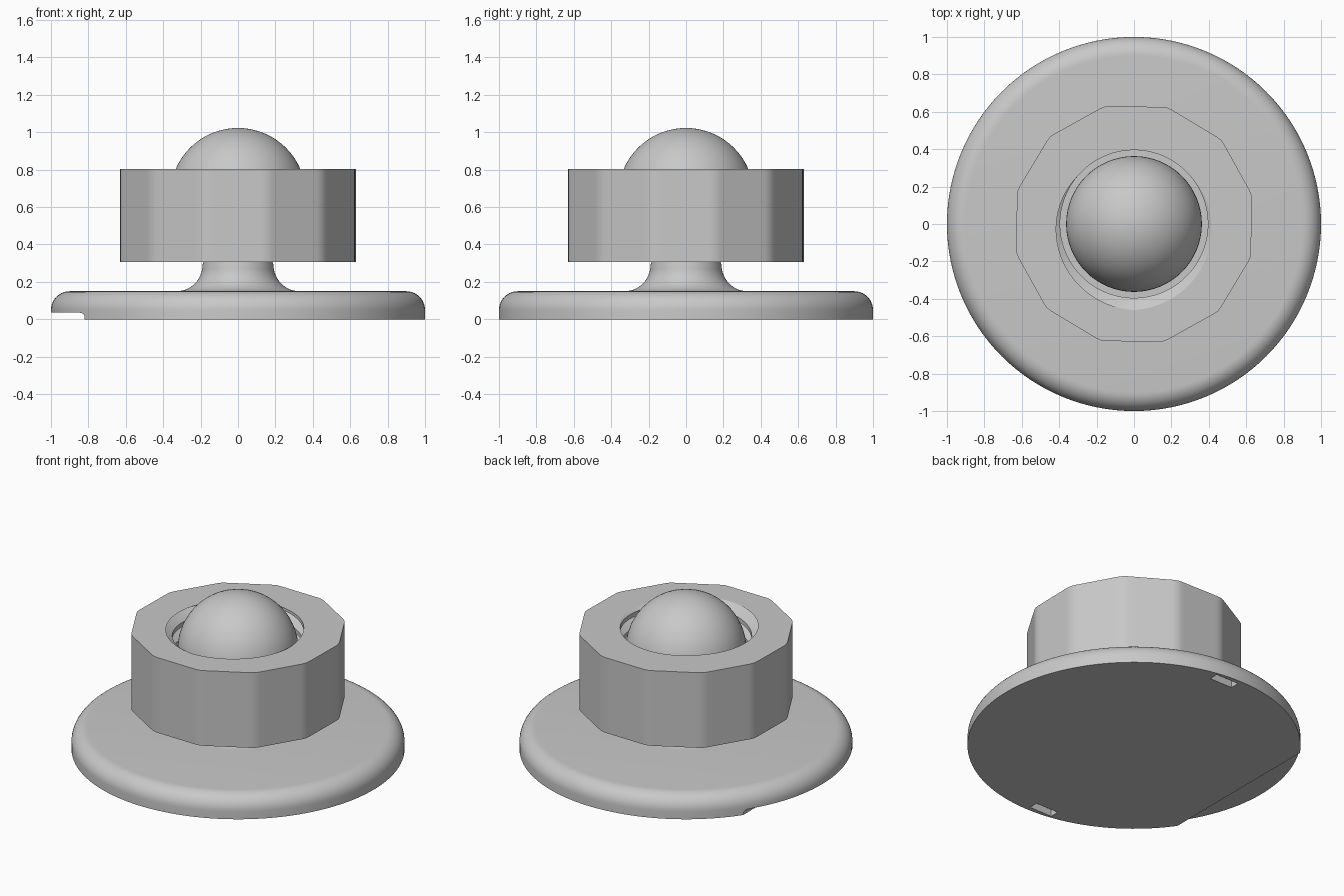
import bpy
import bmesh
from math import sin, cos, pi, tau, radians, floor

if "Cube" in bpy.data.objects:
    bpy.data.objects.remove(bpy.data.objects["Cube"])

grey = bpy.data.materials.new("plain grey")
grey.use_nodes = True
COLOUR = (0.58, 0.58, 0.58, 1)
grey.diffuse_color = COLOUR
grey.node_tree.nodes["Principled BSDF"].inputs["Base Color"].default_value = COLOUR


def finish(bm, name):
    """Clean the mesh and turn it into a grey object."""
    bmesh.ops.remove_doubles(bm, verts=bm.verts, dist=1e-5)
    bmesh.ops.dissolve_degenerate(bm, edges=bm.edges, dist=1e-5)
    bmesh.ops.recalc_face_normals(bm, faces=bm.faces)
    mesh = bpy.data.meshes.new(name)
    bm.to_mesh(mesh)
    bm.free()
    mesh.materials.append(grey)
    obj = bpy.data.objects.new(name, mesh)
    bpy.context.collection.objects.link(obj)
    return obj


def smooth(obj, angle=30):
    bpy.ops.object.select_all(action="DESELECT")
    obj.select_set(True)
    bpy.context.view_layer.objects.active = obj
    bpy.ops.object.shade_smooth_by_angle(angle=radians(angle))


def arc(cx, cz, r, start, end, n):
    """Profile points on a circular arc, angles in degrees."""
    angles = [radians(start + (end - start) * i / n) for i in range(n + 1)]
    return [(cx + r * cos(a), cz + r * sin(a)) for a in angles]


def lathe(name, profile, steps=128):
    bm = bmesh.new()
    verts = [bm.verts.new((r, 0, z)) for r, z in profile]
    edges = [bm.edges.new(pair) for pair in zip(verts, verts[1:])]
    bmesh.ops.spin(bm, geom=verts + edges, cent=(0, 0, 0), axis=(0, 0, 1),
                   angle=tau, steps=steps)
    return finish(bm, name)


def prism(name, profile, y0, y1):
    """Extrude an x-z outline along y."""
    bm = bmesh.new()
    face = bm.faces.new([bm.verts.new((x, y0, z)) for x, z in profile])
    new = bmesh.ops.extrude_face_region(bm, geom=[face])["geom"]
    moved = [v for v in new if isinstance(v, bmesh.types.BMVert)]
    bmesh.ops.translate(bm, verts=moved, vec=(0, y1 - y0, 0))
    return finish(bm, name)


def cut(target, cutter):
    cutter.hide_render = True
    mod = target.modifiers.new("cut", "BOOLEAN")
    mod.operation = "DIFFERENCE"
    mod.solver = "EXACT"
    mod.object = cutter
    bpy.context.view_layer.objects.active = target
    bpy.ops.object.modifier_apply(modifier=mod.name)
    bpy.data.objects.remove(cutter)


# Round base plate with a rolled top edge
base = lathe("base_plate", [(0, 0), (1, 0)] + arc(0.9, 0.05, 0.1, 0, 90, 10) + [(0, 0.15)])

# Step under the right side, with a small inner fillet
step = [(-1.1, -0.1), (-0.82, -0.1)] + arc(-0.845, 0.01, 0.025, 0, 90, 5) + [(-1.1, 0.035)]
cut(base, prism("step_cutter", step, -1.1, 1.1))

# Two slots in the underside, front and back
for side in (1, -1):
    slot = [(0, -0.1), (side * 0.165, -0.1), (side * 0.165, 0.045), (0, 0.045)]
    cut(base, prism("slot_cutter", slot, side * 0.91, side * 0.97))
smooth(base)

# Flared neck and ball
neck = lathe("neck", [(0, 0.12), (0.33, 0.12)] + arc(0.33, 0.29, 0.14, 270, 180, 12)
             + [(0.178, 0.33), (0.17, 0.45), (0, 0.45)], 64)
smooth(neck)
ball = lathe("ball", arc(0, 0.66, 0.363, -90, 90, 32), 64)
smooth(ball)

# Twelve-sided nut with a helical thread inside its bore
BOTTOM, TOP, PITCH = 0.305, 0.803, 0.104
BORE, DEPTH, FLANK = 0.395, 0.065, 0.36
COLUMNS, SIDES = 144, 12
CORNER, THREAD_START = radians(14), radians(140)


def thread_radius(angle, z):
    u = (z - TOP) / PITCH - (angle - THREAD_START) / tau
    offset = abs(u - floor(u) - (1 - FLANK))
    return BORE + DEPTH * max(0, 1 - offset / FLANK)


def nut_column(bm, i):
    """One closed radial section of the nut."""
    angle = CORNER + tau * i / COLUMNS
    within = (angle - CORNER) % (tau / SIDES) - pi / SIDES
    outer = min(0.628 / cos(within), 0.647)
    points = [(outer, BOTTOM)]
    for turn in range(8, -4, -1):
        for phase in (-2 * FLANK, -FLANK, 0):
            z = TOP + PITCH * (phase - turn + (angle - THREAD_START) / tau)
            z = min(TOP, max(BOTTOM, z))
            points.append((thread_radius(angle, z), z))
    points.append((outer, TOP))
    return [bm.verts.new((r * cos(angle), r * sin(angle), z)) for r, z in points]


bm = bmesh.new()
columns = [nut_column(bm, i) for i in range(COLUMNS + 1)]
for a, b in zip(columns, columns[1:]):
    for j in range(len(a)):
        k = (j + 1) % len(a)
        bm.faces.new((a[j], a[k], b[k], b[j]))
nut = finish(bm, "threaded_nut")
smooth(nut, 20)
